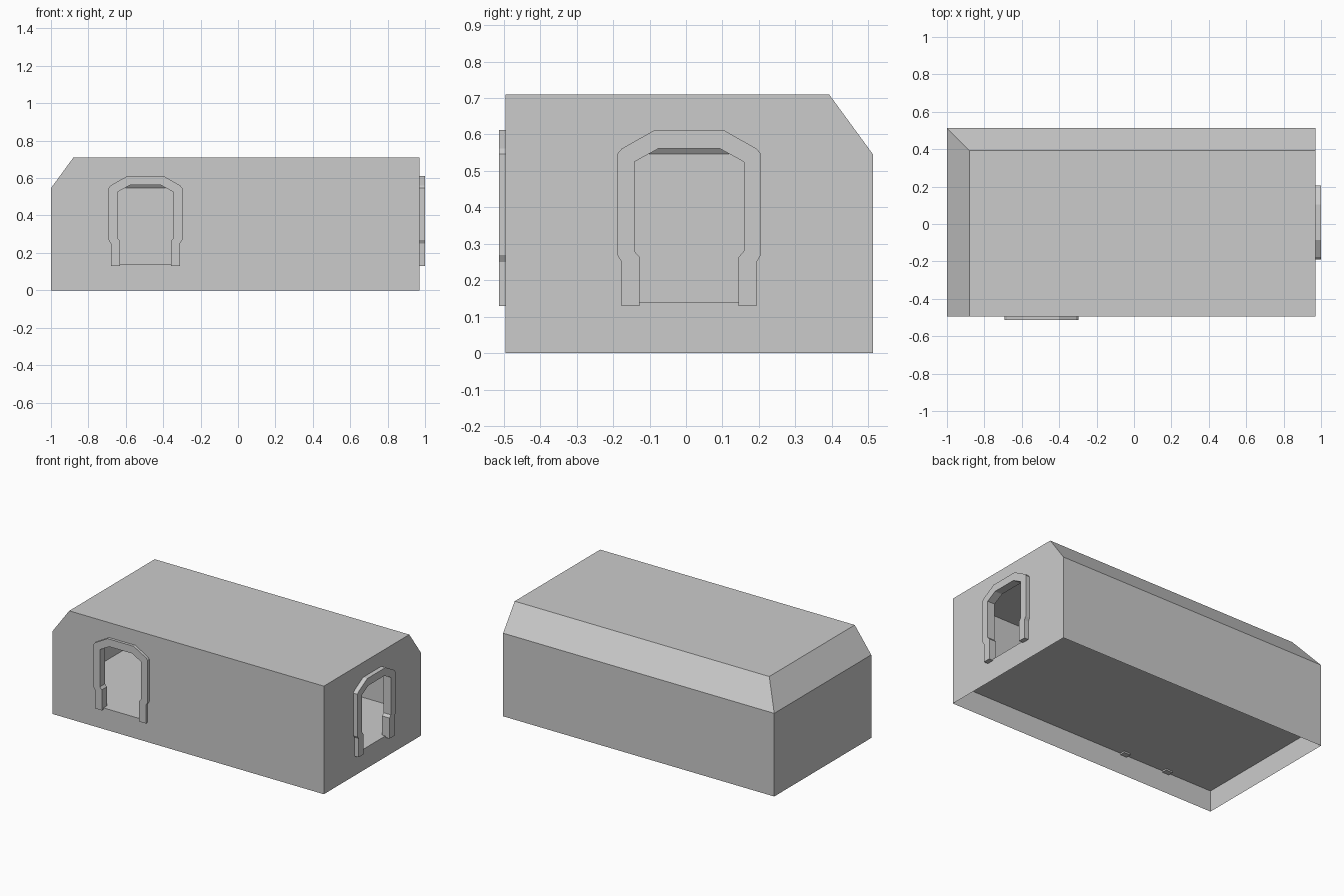
import bpy, bmesh
from mathutils import Vector

if "Cube" in bpy.data.objects:
    bpy.data.objects.remove(bpy.data.objects["Cube"])

X0, X1, Y0, Y1 = -1.0, 0.97, -0.4945, 0.5125
TOP, EAVE, FLOOR, CH = 0.71, 0.546, 0.139, 0.12
XC, YC = X0 + CH, Y1 - CH
CENTRE = Vector((0, 0, 0.35))

# half outlines of the door surround: (half width, height), foot to lintel
OUTER = [(0.185, 0.129), (0.185, 0.25), (0.197, 0.27), (0.197, 0.547), (0.185, 0.561), (0.095, 0.612)]
INNER = [(0.136, 0.129), (0.136, 0.264), (0.150, 0.28), (0.150, 0.525), (0.110, 0.547), (0.083, 0.562)]


def full(half):
    return [(-a, z) for a, z in half] + [(a, z) for a, z in reversed(half)]


def make_object(name, bm):
    mesh = bpy.data.meshes.new(name)
    bm.to_mesh(mesh)
    bm.free()
    ob = bpy.data.objects.new(name, mesh)
    bpy.context.collection.objects.link(ob)
    return ob


def shell(name, polys, up=False):
    # open surface, every face pointing outwards
    bm = bmesh.new()
    for pts in polys:
        f = bm.faces.new([bm.verts.new(p) for p in pts])
        f.normal_update()
        out = Vector((0, 0, 1)) if up else f.calc_center_median() - CENTRE
        if f.normal.dot(out) < 0:
            f.normal_flip()
    bmesh.ops.remove_doubles(bm, verts=bm.verts, dist=1e-5)
    return make_object(name, bm)


def on_front(a, z, d=0):
    return (a, Y0 + d, z)


def on_right(a, z, d=0):
    return (X1 + d, a, z)


def door_hole(c):
    # opening runs along the middle of the surround, down to the floor
    mid = [((a + b) / 2, max((p + q) / 2, FLOOR)) for (a, p), (b, q) in zip(OUTER, INNER)]
    return [(c + a, z) for a, z in full(mid)]


FRONT_C, RIGHT_C = -0.495, 0.0085

# front and right walls, each a skirt below the floor and a wall with a doorway
front = [(X0, FLOOR)] + door_hole(FRONT_C) + [(X1, FLOOR), (X1, TOP), (XC, TOP), (X0, EAVE)]
right = [(Y0, FLOOR)] + door_hole(RIGHT_C) + [(Y1, FLOOR), (Y1, EAVE), (YC, TOP), (Y0, TOP)]
front_skirt = [(X0, 0), (X1, 0), (X1, FLOOR), (X0, FLOOR)]
right_skirt = [(Y0, 0), (Y1, 0), (Y1, FLOOR), (Y0, FLOOR)]
walls = [[on_front(*p) for p in poly] for poly in (front, front_skirt)]
walls += [[on_right(*p) for p in poly] for poly in (right, right_skirt)]
# plain back and left walls
walls.append([(X0, Y1, 0), (X1, Y1, 0), (X1, Y1, EAVE), (X0, Y1, EAVE)])
walls.append([(X0, Y0, 0), (X0, Y1, 0), (X0, Y1, EAVE), (X0, Y0, EAVE)])
# roof with two mitred slopes
walls.append([(XC, Y0, TOP), (X1, Y0, TOP), (X1, YC, TOP), (XC, YC, TOP)])
walls.append([(X0, Y1, EAVE), (X1, Y1, EAVE), (X1, YC, TOP), (XC, YC, TOP)])
walls.append([(X0, Y0, EAVE), (X0, Y1, EAVE), (XC, YC, TOP), (XC, Y0, TOP)])
shell("walls_and_roof", walls)

# raised floor
shell("floor", [[(X0, Y0, FLOOR), (X1, Y0, FLOOR), (X1, Y1, FLOOR), (X0, Y1, FLOOR)]], up=True)


def door_frame(name, place, c, d_out, d_in):
    bm = bmesh.new()
    ring = full(OUTER) + full(INNER)[::-1]
    face = bm.faces.new([bm.verts.new(place(c + a, z, d_out)) for a, z in ring])
    res = bmesh.ops.extrude_face_region(bm, geom=[face], use_keep_orig=True)
    move = Vector(place(0, 0, d_in)) - Vector(place(0, 0, d_out))
    bmesh.ops.translate(bm, vec=move, verts=[g for g in res["geom"] if isinstance(g, bmesh.types.BMVert)])
    bmesh.ops.recalc_face_normals(bm, faces=bm.faces)
    return make_object(name, bm)


# door surrounds passing through the walls
door_frame("front_door_frame", on_front, FRONT_C, -0.018, 0.035)
door_frame("right_door_frame", on_right, RIGHT_C, 0.03, -0.023)
